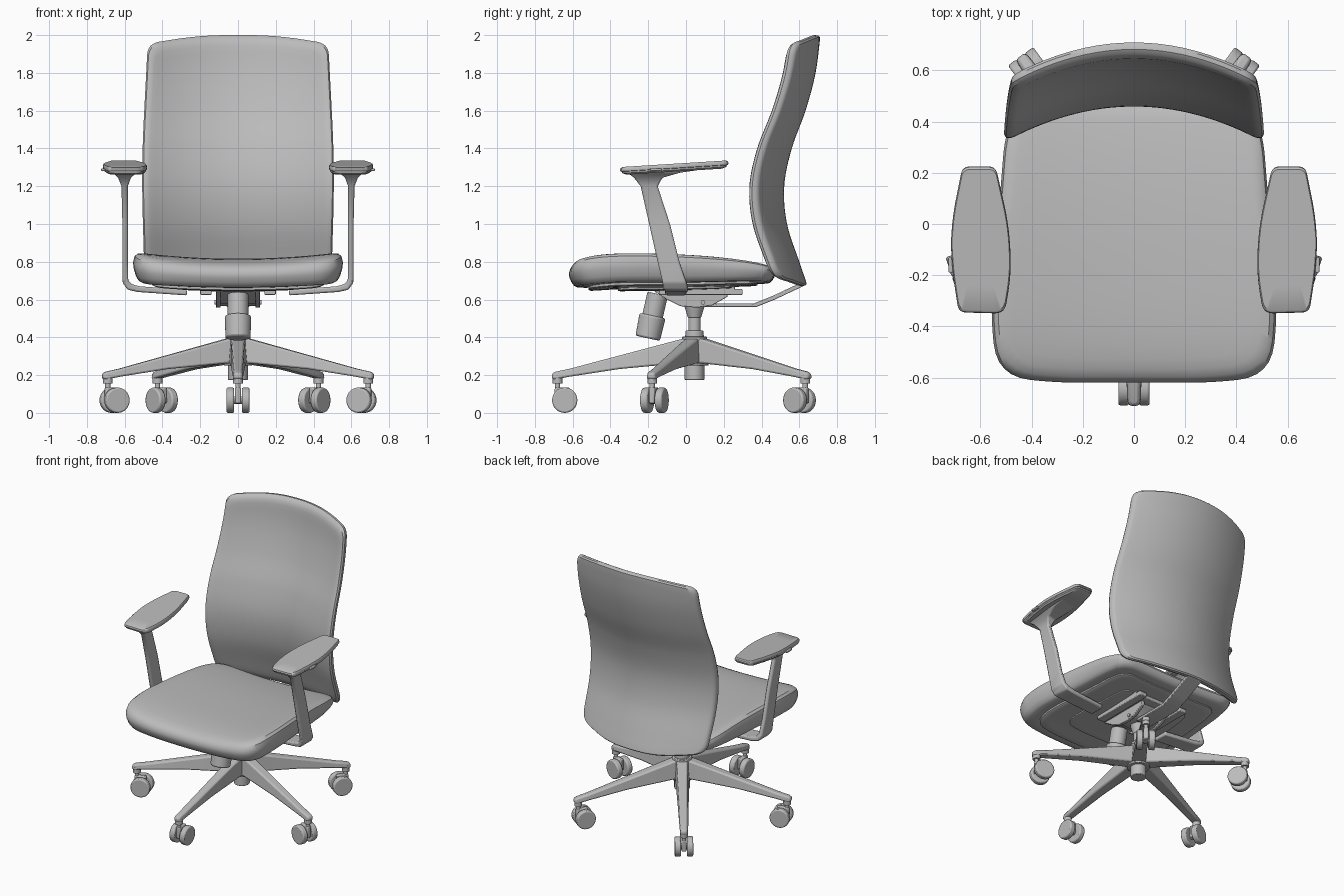
import bpy, bmesh, math
from mathutils import Vector, Matrix

if "Cube" in bpy.data.objects:
    bpy.data.objects.remove(bpy.data.objects["Cube"])

grey = bpy.data.materials.new("plain grey")
grey.use_nodes = True
grey.diffuse_color = (0.5, 0.5, 0.5, 1)
grey.node_tree.nodes["Principled BSDF"].inputs["Base Color"].default_value = (0.5, 0.5, 0.5, 1)
parts = []


def finish(name, bm, matrix=None, bevel=0.0):
    """Turn a bmesh into a finished, coloured object."""
    if matrix:
        bm.transform(matrix)
    bmesh.ops.recalc_face_normals(bm, faces=bm.faces)
    mesh = bpy.data.meshes.new(name)
    bm.to_mesh(mesh)
    bm.free()
    mesh.materials.append(grey)
    ob = bpy.data.objects.new(name, mesh)
    bpy.context.collection.objects.link(ob)
    if bevel:
        mod = ob.modifiers.new("soft edges", "BEVEL")
        mod.width, mod.segments = bevel, 2
    parts.append(ob)


def loft(name, rings, **kw):
    """Skin a row of equal-sized rings and close both ends."""
    bm = bmesh.new()
    loops = [[bm.verts.new(p) for p in ring] for ring in rings]
    n = len(loops[0])
    for a, b in zip(loops, loops[1:]):
        for i in range(n):
            j = (i + 1) % n
            bm.faces.new((a[i], a[j], b[j], b[i]))
    bm.faces.new(loops[0])
    bm.faces.new(loops[-1])
    finish(name, bm, **kw)


def prism(name, side, half, **kw):
    """Extrude a (y, z) side profile symmetrically in x."""
    loft(name, [[(x, y, z) for y, z in side] for x in (-half, half)], **kw)


def box(name, lo, hi, **kw):
    loft(name, [[(lo[0], lo[1], z), (hi[0], lo[1], z), (hi[0], hi[1], z), (lo[0], hi[1], z)]
                for z in (lo[2], hi[2])], **kw)


def rod(name, a, b, r1, r2=None, **kw):
    """Cylinder or cone between two points."""
    a, b = Vector(a), Vector(b)
    axis = b - a
    bm = bmesh.new()
    bmesh.ops.create_cone(bm, cap_ends=True, segments=32, radius1=r1,
                          radius2=r2 or r1, depth=axis.length)
    turn = axis.to_track_quat("Z", "Y").to_matrix().to_4x4()
    bm.transform(Matrix.Translation((a + b) / 2) @ turn)
    finish(name, bm, **kw)


def rounded(corners, step=0.05):
    """Polygon of (u, v, radius) corners with rounded corners and divided edges."""
    pts, n = [], len(corners)
    for i in range(n):
        p = Vector(corners[i][:2])
        r = corners[i][2]
        a = p + (Vector(corners[i - 1][:2]) - p).normalized() * r
        b = p + (Vector(corners[(i + 1) % n][:2]) - p).normalized() * r
        for k in range(7):
            t = k / 6
            pts.append(a * (1 - t) ** 2 + p * 2 * t * (1 - t) + b * t * t)
    out = []
    for i, p in enumerate(pts):
        q = pts[(i + 1) % len(pts)]
        m = max(1, math.ceil((q - p).length / step))
        out += [p.lerp(q, k / m) for k in range(m)]
    return out


def mirrored(half):
    return half + [(-u, v, r) for u, v, r in reversed(half)]


def cushion(name, outline, centre, rim, place, fill=12):
    """Closed pad: rings (scale, height) from one face, round the rim, to the other."""
    first, last = rim[0], rim[-1]
    rings = [(first[0] * k / fill, first[1]) for k in range(1, fill)] + rim
    rings += [(last[0] * k / fill, last[1]) for k in range(fill - 1, 0, -1)]
    c = Vector(centre)
    bm = bmesh.new()
    loops = [[bm.verts.new(place(*(c + (p - c) * s), h)) for p in outline] for s, h in rings]
    n = len(outline)
    for a, b in zip(loops, loops[1:]):
        for i in range(n):
            j = (i + 1) % n
            bm.faces.new((a[i], a[j], b[j], b[i]))
    for loop, h in ((loops[0], first[1]), (loops[-1], last[1])):
        tip = bm.verts.new(place(c.x, c.y, h))
        for i in range(n):
            bm.faces.new((loop[i], loop[(i + 1) % n], tip))
    finish(name, bm)


def curve(table, t):
    """Smooth interpolation through (t, value) pairs."""
    t = min(max(t, table[0][0]), table[-1][0])
    i = max(k for k in range(len(table) - 1) if table[k][0] <= t)
    slope = lambda a, b: (table[b][1] - table[a][1]) / (table[b][0] - table[a][0])
    end = len(table) - 1
    (t0, v0), (t1, v1) = table[i], table[i + 1]
    m0, m1 = slope(max(i - 1, 0), i + 1), slope(i, min(i + 2, end))
    d = t1 - t0
    s = (t - t0) / d
    return (v0 * (1 + 2 * s) * (1 - s) ** 2 + v1 * s * s * (3 - 2 * s)
            + d * s * (1 - s) * (m0 * (1 - s) - m1 * s))


# Seat cushion, dished across and falling away at the front
seat_top = [(-0.63, 0.765), (-0.55, 0.795), (-0.4, 0.813), (-0.15, 0.815),
            (0.1, 0.805), (0.3, 0.785), (0.48, 0.755)]
seat_base = [(-0.63, 0.675), (-0.55, 0.662), (-0.35, 0.672), (0.0, 0.675), (0.48, 0.685)]


def seat_place(x, y, h):
    lift = (x / 0.55) ** 2
    low, high = curve(seat_base, y) + 0.025 * lift, curve(seat_top, y) + 0.035 * lift
    return (x, y, low + (high - low) * h)


seat_outline = rounded(mirrored([(0.30, -0.62, 0.1), (0.535, -0.595, 0.13), (0.56, -0.35, 0.1),
                                 (0.505, 0.34, 0.08), (0.46, 0.47, 0.09)]))
cushion("seat_cushion", seat_outline, (0, -0.08),
        [(0.9, 1), (0.955, 0.97), (0.985, 0.87), (1, 0.65), (0.995, 0.45),
         (0.975, 0.2), (0.95, 0.05), (0.92, 0)], seat_place)

# Tray under the seat
cushion("seat_tray", seat_outline, (0, -0.04), [(0.82, 0.1), (0.82, -0.08), (0.8, -0.12)], seat_place)
cushion("seat_tray_panel", seat_outline, (0, -0.04), [(0.55, 0), (0.55, -0.18), (0.53, -0.2)], seat_place)

# Backrest, wrapped around the sitter with a lumbar bulge
back_line = [(0.67, 0.585), (0.8, 0.54), (1.0, 0.475), (1.2, 0.46), (1.4, 0.50),
             (1.6, 0.573), (1.8, 0.626), (2.0, 0.652)]


def back_place(x, z, h):
    return (x, curve(back_line, z) - 0.125 * (x / 0.48) ** 2 + 0.06 * h, z)


back_outline = rounded(mirrored([(0.2, 0.672, 0.1), (0.495, 0.715, 0.07), (0.512, 1.3, 0.25),
                                 (0.478, 1.955, 0.06), (0.2, 2.0, 0.15)]))
cushion("backrest", back_outline, (0, 1.33),
        [(0.92, 0), (0.955, 0.05), (0.985, 0.22), (1, 0.5), (0.997, 0.8), (0.985, 0.97), (0.96, 1)],
        back_place, 18)

# Armrests: bent post, flared head, pad and small height lever
pad_half = [(0.54, 0.225, 0.03), (0.67, 0.225, 0.03), (0.715, 0.0, 0.1), (0.715, -0.15, 0.1),
            (0.685, -0.345, 0.03), (0.505, -0.35, 0.04), (0.48, -0.2, 0.07), (0.485, -0.02, 0.1)]
post_rows = [(0.27, 0.622, 0.27, 0.652, -0.11, 0.0), (0.53, 0.64, 0.52, 0.67, -0.11, 0.01),
             (0.585, 0.652, 0.565, 0.682, -0.12, 0.01), (0.611, 0.69, 0.582, 0.705, -0.125, 0.0),
             (0.612, 0.8, 0.583, 0.8, -0.15, -0.035), (0.612, 1.0, 0.583, 1.0, -0.195, -0.085),
             (0.617, 1.2, 0.583, 1.2, -0.24, -0.15), (0.635, 1.245, 0.567, 1.245, -0.275, -0.125),
             (0.665, 1.272, 0.535, 1.272, -0.31, -0.03), (0.67, 1.29, 0.53, 1.295, -0.31, 0.1)]
for side, s in (("left", 1), ("right", -1)):
    loft(side + "_arm_post", [[(s * xo, y0, zo), (s * xo, y1, zo), (s * xi, y1, zi), (s * xi, y0, zi)]
                              for xo, zo, xi, zi, y0, y1 in post_rows], bevel=0.009)
    cushion(side + "_arm_pad", rounded([(s * x, y, r) for x, y, r in pad_half]), (s * 0.6, -0.06),
            [(0.96, 1), (0.99, 0.85), (1, 0.6), (0.99, 0.45), (0.97, 0.4), (0.96, 0.2), (0.88, 0)],
            lambda x, y, h: (x, y, 1.281 + 0.062 * y + 0.042 * h), 3)
    x0, x1 = sorted((s * 0.66, s * 0.724))
    box(side + "_arm_lever", (x0, -0.19, 1.28), (x1, -0.13, 1.295), bevel=0.004)
    # Side cheeks of the tilt mechanism
    prism(side + "_mechanism_cheek", [(-0.17, 0.645), (-0.1, 0.6), (-0.03, 0.565), (0.06, 0.557),
                                      (0.14, 0.57), (0.22, 0.615), (0.22, 0.645)],
          0.012, matrix=Matrix.Translation((s * 0.105, 0, 0)), bevel=0.004)
    rod(side + "_pivot_pin", (s * 0.1, 0.09, 0.585), (s * 0.125, 0.09, 0.585), 0.012)
    box(side + "_slide_rail", (s * 0.17 - 0.03, -0.14, 0.625), (s * 0.17 + 0.03, 0.3, 0.655), bevel=0.005)

# Tilt mechanism, back support strap and tension knob
prism("mechanism_body", [(-0.14, 0.645), (-0.03, 0.58), (0.06, 0.565), (0.13, 0.58), (0.2, 0.645)],
      0.1, bevel=0.006)
box("mechanism_plate", (-0.2, -0.12, 0.642), (0.2, 0.26, 0.668), bevel=0.004)
prism("back_support_strap", [(0.1, 0.56), (0.37, 0.56), (0.47, 0.6), (0.63, 0.675), (0.62, 0.695),
                             (0.46, 0.62), (0.36, 0.58), (0.1, 0.58)], 0.06, bevel=0.004)
rod("tension_shaft", (0, -0.15, 0.63), (0, -0.182, 0.49), 0.055, bevel=0.005)
rod("tension_knob", (0, -0.177, 0.515), (0, -0.203, 0.395), 0.07, 0.066, bevel=0.01)

# Gas lift column and hub
cy = 0.045
for name, z0, z1, r0, r1 in (("lift_cone", 0.505, 0.57, 0.035, 0.055), ("lift_piston", 0.42, 0.52, 0.033, 0.033),
                             ("lift_collar", 0.39, 0.435, 0.05, 0.048), ("base_hub", 0.25, 0.405, 0.075, 0.065),
                             ("lift_foot", 0.175, 0.26, 0.052, 0.052)):
    rod(name, (0, cy, z0), (0, cy, z1), r0, r1, bevel=0.004)

# Five-legged base with twin-wheel casters
leg_rows = [(0.02, 0.05, 0.26, 0.402), (0.08, 0.047, 0.262, 0.388), (0.4, 0.038, 0.232, 0.303),
            (0.66, 0.031, 0.192, 0.234), (0.735, 0.028, 0.178, 0.218), (0.755, 0.022, 0.18, 0.208)]
for k in range(5):
    turn = Matrix.Translation((0, cy, 0)) @ Matrix.Rotation(math.tau * k / 5, 4, "Z")
    tag = "_%d" % (k + 1)
    loft("base_leg" + tag, [[(-w, -r, lo), (w, -r, lo), (w * 0.75, -r, hi), (-w * 0.75, -r, hi)]
                            for r, w, lo, hi in leg_rows], matrix=turn, bevel=0.01)
    rod("caster_socket" + tag, (0, -0.725, 0.155), (0, -0.725, 0.2), 0.026, matrix=turn)
    rod("caster_stem" + tag, (0, -0.725, 0.1), (0, -0.725, 0.16), 0.014, matrix=turn)
    box("caster_fork" + tag, (-0.016, -0.74, 0.05), (0.016, -0.66, 0.135), matrix=turn, bevel=0.008)
    rod("caster_axle" + tag, (-0.05, -0.687, 0.068), (0.05, -0.687, 0.068), 0.02, matrix=turn)
    for s in (-1, 1):
        rod("caster_wheel" + tag, (s * 0.02, -0.687, 0.067), (s * 0.061, -0.687, 0.067), 0.067,
            matrix=turn, bevel=0.008)

# Smooth shading with crisp edges
bpy.ops.object.select_all(action="DESELECT")
for ob in parts:
    ob.select_set(True)
bpy.context.view_layer.objects.active = parts[0]
bpy.ops.object.shade_smooth_by_angle(angle=math.radians(35))
